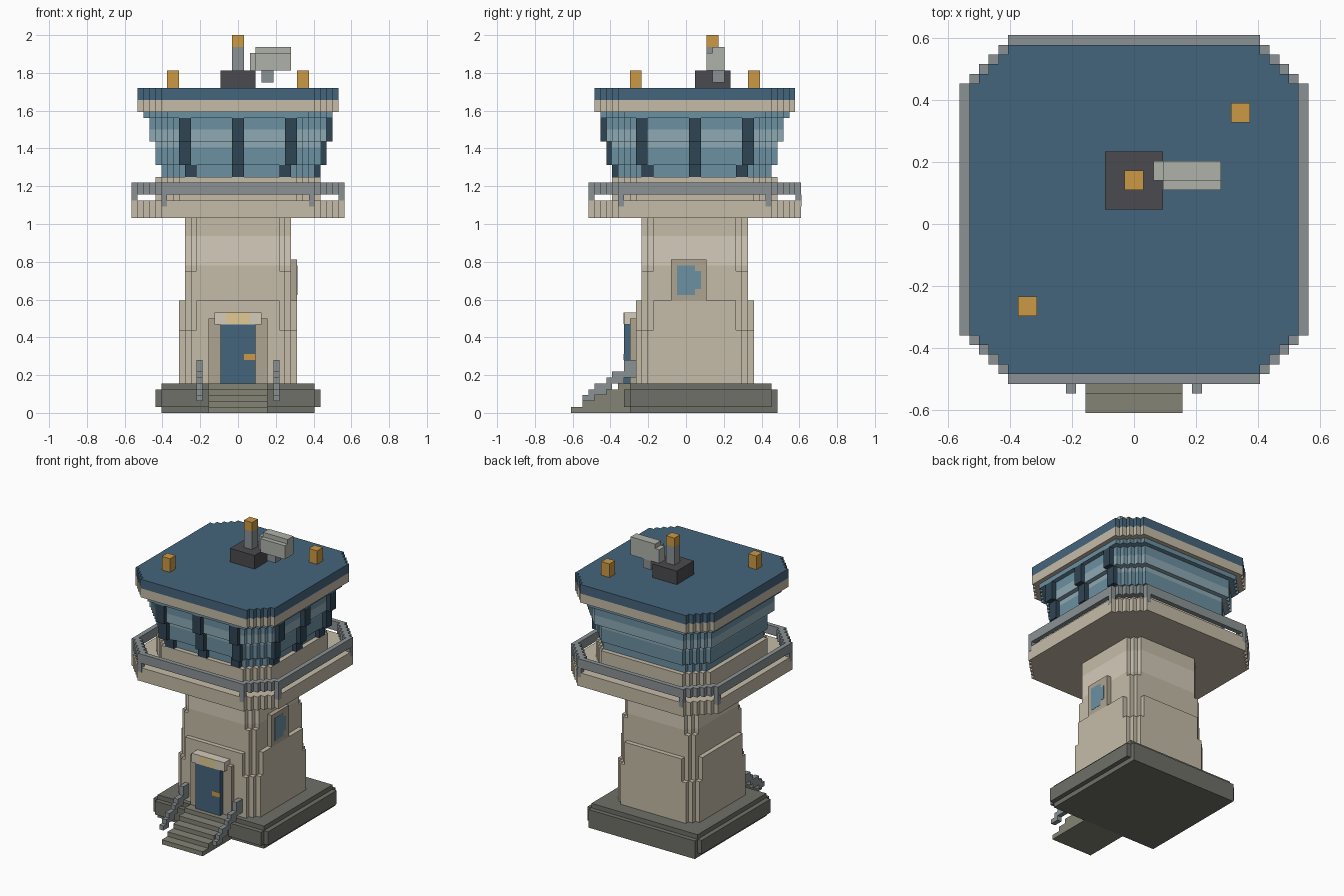
import bpy, bmesh

if "Cube" in bpy.data.objects:
    bpy.data.objects.remove(bpy.data.objects["Cube"])

V = 1 / 32          # one block
YC = 1.5            # tower centre offset in blocks
COL = dict(cream=(.56, .5, .39), pale=(.66, .6, .49), tan=(.42, .37, .28), stone=(.16, .16, .14),
           olive=(.23, .23, .18), steel=(.26, .29, .3), navy=(.06, .13, .2), glass=(.15, .28, .36),
           sky=(.27, .4, .46), dark=(.03, .06, .09), coal=(.07, .07, .08), amber=(.6, .32, .06),
           lamp=(.75, .6, .3), dish=(.43, .45, .4))
mats = {}
for key, c in COL.items():
    mats[key] = bpy.data.materials.new(key)
    mats[key].diffuse_color = (*c, 1)


def finish(name, bm, col):
    for v in bm.verts:
        v.co = (v.co.x * V, (v.co.y + YC) * V, v.co.z * V)
    bmesh.ops.recalc_face_normals(bm, faces=bm.faces)
    me = bpy.data.meshes.new(name)
    bm.to_mesh(me)
    bm.free()
    me.materials.append(mats[col])
    ob = bpy.data.objects.new(name, me)
    bpy.context.collection.objects.link(ob)
    return ob


def boxes(name, col, *items):
    """Axis-aligned boxes given as x0, x1, y0, y1, z0, z1 in blocks."""
    bm = bmesh.new()
    for x0, x1, y0, y1, z0, z1 in items:
        vs = bmesh.ops.create_cube(bm, size=1)['verts']
        for v in vs:
            v.co = ((x0 + x1) / 2 + v.co.x * (x1 - x0), (y0 + y1) / 2 + v.co.y * (y1 - y0),
                    (z0 + z1) / 2 + v.co.z * (z1 - z0))
    return finish(name, bm, col)


def outline(h, flat):
    """Octagon with stair-stepped corners: half width h, half flat side."""
    q = [(h, flat)]
    for i in range(h - flat):
        x, y = h - i, flat + i
        q += [(x - 1, y), (x - 1, y + 1)]
    pts = []
    for _ in range(4):
        pts += q
        q = [(-y, x) for x, y in q]
    return pts


def slab(name, col, h, flat, z0, z1):
    bm = bmesh.new()
    f = bm.faces.new([bm.verts.new((x, y, z0)) for x, y in outline(h, flat)])
    ext = bmesh.ops.extrude_face_region(bm, geom=[f])['geom']
    for v in ext:
        if isinstance(v, bmesh.types.BMVert):
            v.co.z = z1
    return finish(name, bm, col)


def ring(name, col, h, flat, z0, z1):
    bm = bmesh.new()
    loops = [[bm.verts.new((x, y, z)) for x, y in outline(h - d, flat - d)]
             for d, z in ((0, z0), (0, z1), (1, z1), (1, z0))]
    n = len(loops[0])
    for a, b in zip(loops, loops[1:] + loops[:1]):
        for i in range(n):
            j = (i + 1) % n
            bm.faces.new((a[i], a[j], b[j], b[i]))
    return finish(name, bm, col)


# foundation
boxes('foundation_foot', 'stone', (-13, 13, -11, 14, 0, 1))
boxes('foundation_block', 'stone', (-14, 14, -11, 13, 1, 4), (-13, 13, -12, 14, 1, 4))
boxes('foundation_top', 'stone', (-13, 13, -11, 13, 4, 5))

# shaft
for i, (col, h, f, z0, z1) in enumerate([('cream', 10, 8, 5, 14), ('cream', 10, 7, 14, 19),
                                         ('cream', 9, 8, 19, 24), ('cream', 9, 7, 24, 25),
                                         ('pale', 9, 7, 25, 30), ('cream', 9, 7, 30, 33)]):
    slab(f'shaft_{i}', col, h, f, z0, z1)

# door
boxes('door_frame', 'tan', (-5, 5, -11, -9, 5, 16))
boxes('door', 'navy', (-3, 3, -12, -11, 5, 15))
boxes('door_handle', 'amber', (1, 3, -12.05, -11.5, 9, 10))
boxes('door_lintel', 'pale', (-4, 4, -12, -10, 15, 17))
boxes('door_lamp', 'lamp', (-2, 2, -12.05, -11, 15.02, 16.98))

# stairs and hand rails
boxes('stairs', 'olive', *[(-5, 5, -21 + 2 * i, -11, i, i + 1) for i in range(5)])
steps = [(-19, -18, 2, 3), (-18, -17, 2, 4), (-17, -15, 3, 5), (-15, -14, 4, 6),
         (-14, -12, 5, 7), (-12, -10, 6, 9)]
for side, x in (('left', -7), ('right', 6)):
    boxes(f'stair_rail_{side}', 'steel', *[(x, x + 1, *s) for s in steps])

# side window
boxes('side_window_frame', 'tan', (8, 10, -4, 2, 19, 26))
boxes('side_window_glass', 'glass', (9.5, 10.05, -3, 0, 20, 25), (9.5, 10.05, 0, 1, 21, 24))

# gallery deck and railing
slab('gallery_deck', 'cream', 18, 13, 33, 36)
ring('gallery_rail', 'steel', 18, 13, 37, 39)
posts = []
for a in (-13, 12):
    for b in (-18.03, 17.03):
        posts += [(a, a + 1, b, b + 1, 35, 37), (b, b + 1, a, a + 1, 35, 37)]
boxes('gallery_posts', 'steel', *posts)

# cabin with outward leaning glass
slab('cabin_sill', 'cream', 14, 10, 36, 40)
for i, (col, h, f, z0, z1) in enumerate([('glass', 13, 10, 40, 42), ('glass', 14, 10, 42, 45),
                                         ('sky', 14, 10, 45, 46), ('sky', 15, 11, 46, 48),
                                         ('glass', 15, 11, 48, 50), ('glass', 16, 12, 50, 51)]):
    slab(f'cabin_glass_{i}', col, h, f, z0, z1)
front, right = [], []
for c in (-9, 0, 9):
    for h, z0, z1 in ((14, 40, 42), (15, 42, 46), (16, 46, 50)):
        m = c - (c > 0) + (c < 0) if z0 == 40 else c
        front.append((m - 1, m + 1, -h, 1 - h, z0, z1))
        right.append((h - 1, h, m - 1, m + 1, z0, z1))
boxes('front_mullions', 'dark', *front)
boxes('right_mullions', 'dark', *right)

# roof
slab('roof_eave', 'cream', 17, 13, 51, 53)
slab('roof_cap', 'navy', 17, 13, 53, 55)
boxes('roof_lights', 'amber', (-12, -10, -11, -9, 55, 58), (10, 12, 9, 11, 55, 58))

# mast and radar
boxes('mast_base', 'coal', (-3, 3, 0, 6, 55, 58))
boxes('mast', 'steel', (-1, 1, 2, 4, 58, 62))
boxes('mast_beacon', 'amber', (-1, 1, 2, 4, 62, 64))
boxes('radar', 'dish', (3, 9, 3, 5, 58, 62), (3, 9, 2, 3, 58, 61), (2, 3, 3, 5, 58, 61))
boxes('radar_stem', 'steel', (4, 6, 3, 5, 56, 58))

for m in bpy.data.materials:
    if m.users and not m.is_grease_pencil:
        m.use_nodes = True
        m.node_tree.nodes["Principled BSDF"].inputs["Base Color"].default_value = m.diffuse_color
